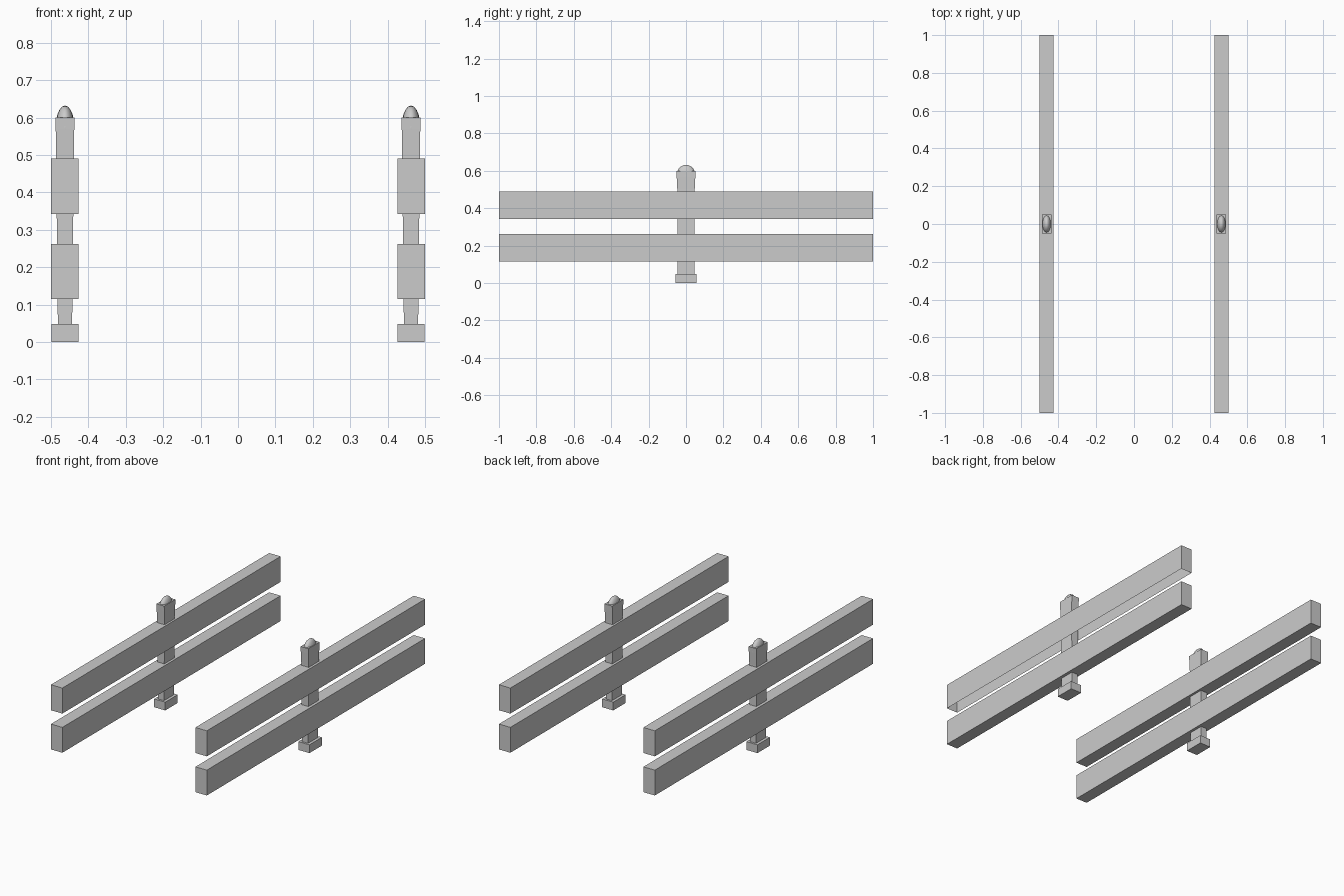
import bpy, bmesh
from mathutils import Matrix

if "Cube" in bpy.data.objects:
    bpy.data.objects.remove(bpy.data.objects["Cube"])


def finish(name, bm):
    bmesh.ops.recalc_face_normals(bm, faces=bm.faces[:])
    me = bpy.data.meshes.new(name)
    bm.to_mesh(me)
    bm.free()
    ob = bpy.data.objects.new(name, me)
    bpy.context.collection.objects.link(ob)
    return ob


def loft(name, x, sections, open_bottom=False):
    """Stack of rectangles given as (z, half x, half y)."""
    bm = bmesh.new()
    rings = [[bm.verts.new((x + sx * hx, sy * hy, z))
              for sx, sy in ((-1, -1), (1, -1), (1, 1), (-1, 1))]
             for z, hx, hy in sections]
    for a, b in zip(rings, rings[1:]):
        for i in range(4):
            j = (i + 1) % 4
            bm.faces.new((a[i], a[j], b[j], b[i]))
    bm.faces.new(rings[-1])
    if not open_bottom:
        bm.faces.new(rings[0][::-1])
    return finish(name, bm)


def dome(name, x):
    bm = bmesh.new()
    m = Matrix.Translation((x, 0, 0.574)) @ Matrix.Diagonal((0.0252, 0.051, 0.058, 1))
    bmesh.ops.create_uvsphere(bm, u_segments=16, v_segments=10, radius=1, matrix=m)
    ob = finish(name, bm)
    for p in ob.data.polygons:
        p.use_smooth = True


for side, s in (("left", -1), ("right", 1)):
    rail_x = s * 0.4635
    post_x = rail_x - 0.001 * s
    # long horizontal rails (right upper one is open underneath)
    loft(f"{side}_lower_rail", rail_x, [(0.115, 0.0365, 1), (0.262, 0.0365, 1)])
    loft(f"{side}_upper_rail", rail_x, [(0.342, 0.0365, 1), (0.49, 0.0365, 1)],
         open_bottom=(s == 1))
    # foot block, flared post and rounded cap
    loft(f"{side}_foot", post_x, [(0, 0.0355, 0.057), (0.048, 0.0355, 0.057)])
    loft(f"{side}_post", post_x, [(0.04, 0.019, 0.0455), (0.5, 0.0238, 0.0465),
                                  (0.57, 0.0248, 0.050), (0.6, 0.0248, 0.051)])
    dome(f"{side}_post_cap", post_x)
